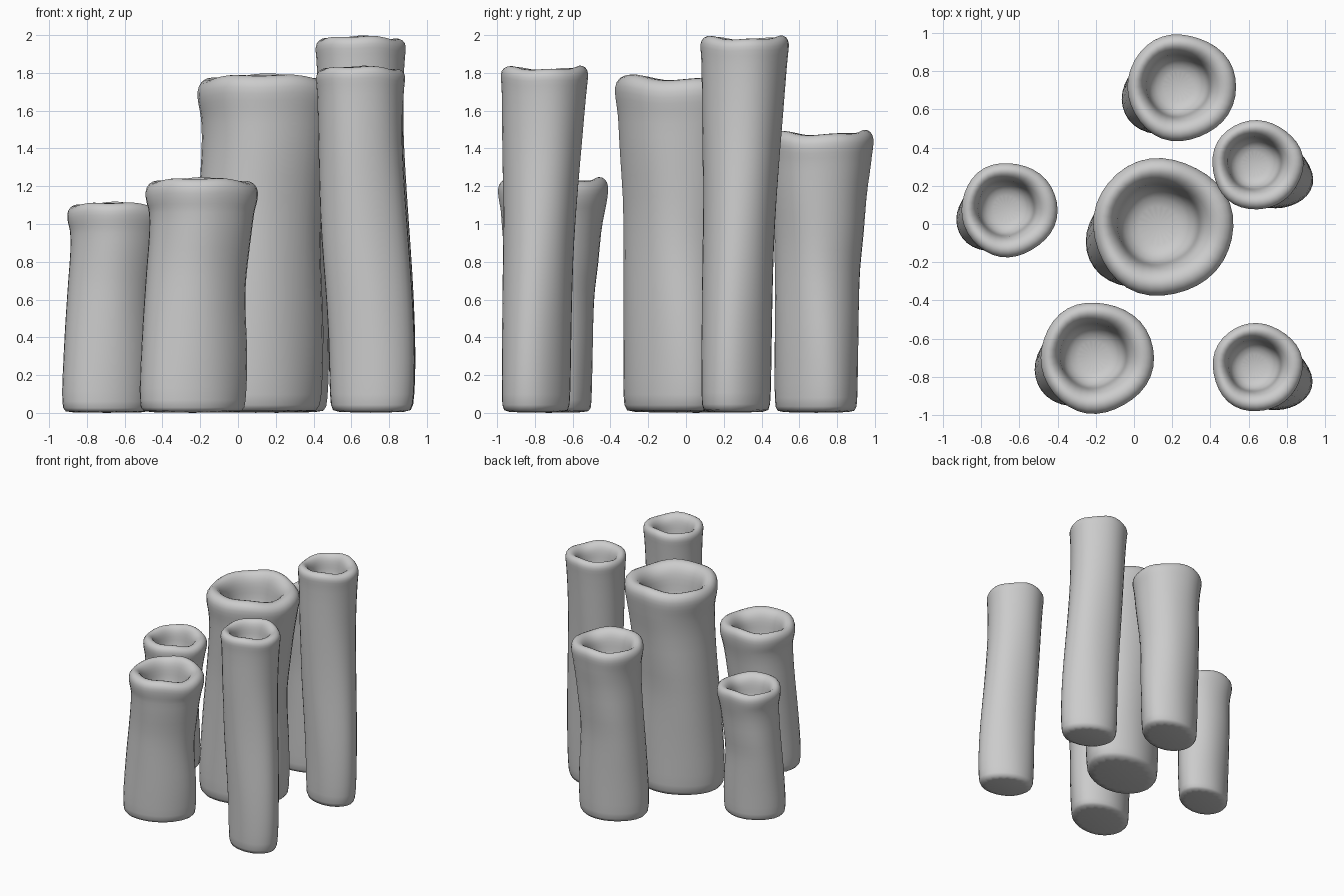
import bpy, bmesh
from math import sin, cos, pi

if "Cube" in bpy.data.objects:
    bpy.data.objects.remove(bpy.data.objects["Cube"])

SIDES = 18

# Wall sections: (height fraction, centre x, centre y, radius x, radius y, shear), in rim radii
LEAN_LEFT = [(0.0, -.15, -.09, .84, .70, .14), (.012, -.15, -.09, .92, .76, .14),
             (.09, -.15, -.09, .95, .77, .14), (.25, -.13, -.08, .95, .78, .11),
             (.4, -.14, -.07, .92, .79, .06), (.52, -.13, -.06, .90, .80, .03),
             (.63, -.09, -.02, .91, .84, .02), (.77, -.02, -.03, .92, .89, 0),
             (.86, .0, 0, .95, .94, 0)]
LEAN_RIGHT = [(0.0, .24, -.19, .85, .70, -.14), (.012, .24, -.19, .92, .76, -.14),
              (.09, .25, -.18, .96, .77, -.14), (.22, .24, -.17, .97, .78, -.12),
              (.37, .18, -.15, .98, .79, -.07), (.5, .10, -.12, .99, .80, -.04),
              (.65, .04, -.08, .97, .85, -.02), (.78, .0, -.05, .95, .91, 0)]
# Lip and inner wall: (radius, depth below the top), in rim radii
LIP = [(.98, -.5), (1.02, -.27), (1.01, -.1), (.89, 0), (.76, -.02),
       (.65, -.14), (.60, -.35), (.58, -.6)]


def tube(name, cx, cy, r, height, sections, phase, corner):
    bm = bmesh.new()
    rings = []

    def ring(ox, oy, rx, ry, shear, z, wave):
        verts = []
        fade = max(0, 1 - z / height / .55)
        for i in range(SIDES):
            a = 2 * pi * i / SIDES
            k = 1.015 + .02 * sin(3 * a + 1.2) + .014 * sin(5 * a + z * 3 + phase)
            # blunt corner on the leaning side of the foot
            k += .06 * fade * max(0, cos(a - corner)) ** 8
            x, y = rx * k * cos(a), ry * k * sin(a)
            # uneven mouth: high at front and back, low at the sides
            dz = wave * r * (-.045 - .04 * cos(2 * a) + .03 * sin(5 * a + phase))
            verts.append(bm.verts.new((cx + r * (ox + x), cy + r * (oy + y + shear * x), z + dz)))
        rings.append(verts)

    for t, ox, oy, rx, ry, shear in sections:
        ring(ox, oy, rx, ry, shear, t * height, 0)
    for rad, d in LIP:
        s = max(0, .95 - rad) / .35
        ring(-.06 * s, .03 * s, rad, rad * .98, 0, height + d * r, 1 if d > -.3 else .4)
    # inner wall down to the floor of the cavity
    ring(-.06, .02, .52, .52, 0, height - .85 * r, 0)
    ring(-.06, .02, .3, .3, 0, height - 1.0 * r, 0)

    for lo, hi in zip(rings, rings[1:]):
        for i in range(SIDES):
            j = (i + 1) % SIDES
            bm.faces.new((lo[i], lo[j], hi[j], hi[i]))
    # foot and cavity floor
    bm.faces.new(rings[0][::-1])
    bm.faces.new(rings[-1])
    for f in bm.faces:
        f.smooth = True
    mesh = bpy.data.meshes.new(name)
    bm.to_mesh(mesh)
    bm.free()
    ob = bpy.data.objects.new(name, mesh)
    bpy.context.collection.objects.link(ob)
    sub = ob.modifiers.new("soften", 'SUBSURF')
    sub.levels = sub.render_levels = 1
    return ob


# Cluster of six tubes
tube("centre_tube", .15, -.015, .365, 1.80, LEAN_LEFT, 0.3, 3.3)
tube("back_tube", .248, .715, .283, 1.50, LEAN_LEFT, 0.3, 3.3)
tube("front_left_tube", -.195, -.70, .295, 1.25, LEAN_LEFT, 0.3, 3.3)
tube("left_tube", -.655, .075, .25, 1.12, LEAN_LEFT, 0.3, 3.3)
tube("right_tube", .645, .31, .237, 2.0, LEAN_RIGHT, 0.9, -.5)
tube("front_right_tube", .645, -.75, .234, 1.84, LEAN_RIGHT, 0.9, -.5)
